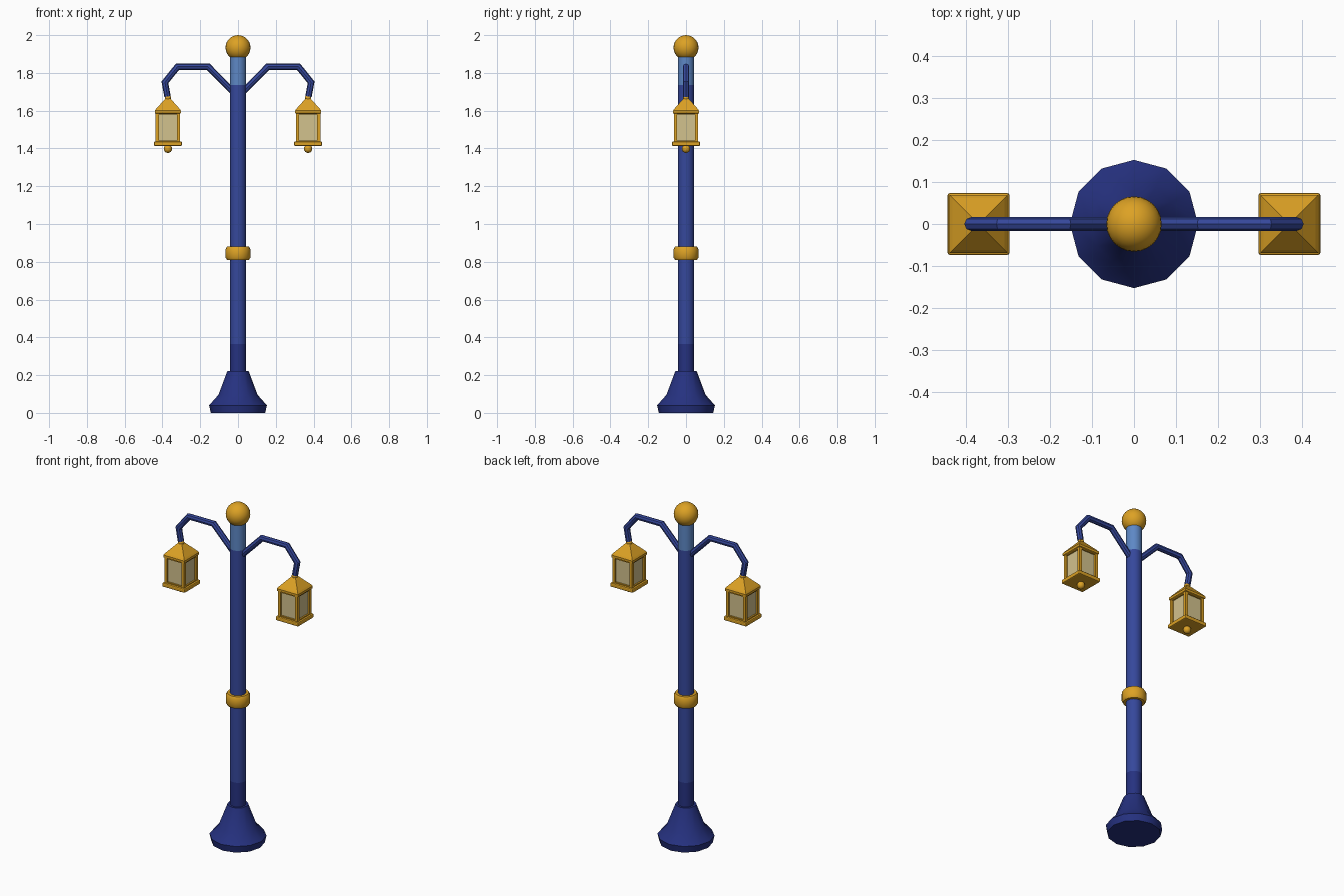
import bpy, bmesh, math
from mathutils import Vector

if "Cube" in bpy.data.objects:
    bpy.data.objects.remove(bpy.data.objects["Cube"])


def material(name, rgb):
    m = bpy.data.materials.new(name)
    m.diffuse_color = (*rgb, 1)
    m.use_nodes = True
    m.node_tree.nodes["Principled BSDF"].inputs["Base Color"].default_value = m.diffuse_color
    return m


NAVY = material("navy", (0.019, 0.031, 0.215))
BLUE = material("blue", (0.036, 0.064, 0.33))
SKY = material("light blue", (0.11, 0.245, 0.56))
GOLD = material("gold", (0.72, 0.36, 0.018))
GLASS = material("warm glass", (0.65, 0.54, 0.27))


def finish(name, bm, mat, smooth=None):
    bmesh.ops.recalc_face_normals(bm, faces=bm.faces)
    me = bpy.data.meshes.new(name)
    bm.to_mesh(me)
    bm.free()
    ob = bpy.data.objects.new(name, me)
    bpy.context.collection.objects.link(ob)
    me.materials.append(mat)
    if smooth:
        bpy.ops.object.select_all(action='DESELECT')
        ob.select_set(True)
        bpy.context.view_layer.objects.active = ob
        bpy.ops.object.shade_smooth_by_angle(angle=math.radians(smooth))
    return ob


def skin(bm, rings):
    """Join equal rings of points into a capped tube."""
    rows = [[bm.verts.new(p) for p in ring] for ring in rings]
    n = len(rows[0])
    for a, b in zip(rows, rows[1:]):
        for i in range(n):
            j = (i + 1) % n
            bm.faces.new((a[i], a[j], b[j], b[i]))
    bm.faces.new(rows[0])
    bm.faces.new(rows[-1])


def lathe(name, profile, mat, sides=12, x=0, turn=0.0, smooth=None):
    bm = bmesh.new()
    skin(bm, [[(x + r * math.cos(turn + math.tau * i / sides),
                r * math.sin(turn + math.tau * i / sides), z)
               for i in range(sides)] for r, z in profile])
    return finish(name, bm, mat, smooth)


def square(name, profile, mat, x):
    """Square stack: (half width, height) pairs."""
    return lathe(name, [(h * math.sqrt(2), z) for h, z in profile],
                 mat, 4, x, math.pi / 4)


def ball(name, loc, r, mat, seg=24, rings=14):
    bm = bmesh.new()
    bmesh.ops.create_uvsphere(bm, u_segments=seg, v_segments=rings, radius=r)
    bmesh.ops.translate(bm, verts=bm.verts, vec=loc)
    return finish(name, bm, mat, 40)


def box(name, center, size, mat, bevel=0.0):
    bm = bmesh.new()
    bmesh.ops.create_cube(bm, size=1)
    bmesh.ops.scale(bm, verts=bm.verts, vec=size)
    bmesh.ops.translate(bm, verts=bm.verts, vec=center)
    if bevel:
        bmesh.ops.bevel(bm, geom=bm.edges[:], offset=bevel, segments=2,
                        profile=0.5, affect='EDGES')
    return finish(name, bm, mat)


def pipe(name, pts, r, mat, sides=8):
    """Mitred tube along a path in the xz plane."""
    pts = [Vector((x, 0, z)) for x, z in pts]
    rings = []
    for k, p in enumerate(pts):
        d0 = (p - pts[k - 1]).normalized() if k else None
        d1 = (pts[k + 1] - p).normalized() if k < len(pts) - 1 else None
        t = ((d0 or d1) + (d1 or d0)).normalized()
        side = Vector((0, 1, 0)).cross(t)
        grow = 1 / max(0.5, t.dot(d0 or d1))
        rings.append([p + r * (grow * math.cos(a) * side + math.sin(a) * Vector((0, 1, 0)))
                      for a in (math.tau * i / sides for i in range(sides))])
    bm = bmesh.new()
    skin(bm, rings)
    return finish(name, bm, mat, 35)


# Flared foot and three-tone pole
lathe("base", [(0.144, 0), (0.153, 0.04), (0.104, 0.095), (0.056, 0.222)], NAVY, 12, smooth=40)
for name, z0, z1, mat in (("lower_pole", 0.2, 0.365, NAVY),
                          ("main_pole", 0.365, 1.735, BLUE),
                          ("upper_pole", 1.735, 1.91, SKY)):
    lathe(name, [(0.043, z0), (0.043, z1)], mat, 16, smooth=40)

# Rounded collar and top ball
lathe("collar", [(0.043, 0.81), (0.058, 0.81), (0.066, 0.823), (0.066, 0.867),
                 (0.058, 0.88), (0.043, 0.88)], GOLD, 16, smooth=50)
ball("top_ball", (0, 0, 1.934), 0.066, GOLD)

for s, label in ((-1, "left"), (1, "right")):
    # Bent arm
    pipe(label + "_arm", [(s * x, z) for x, z in
         ((0.02, 1.693), (0.158, 1.833), (0.32, 1.833), (0.387, 1.75), (0.373, 1.675))],
         0.017, BLUE)

    # Lantern roof, floor and knobs
    c = s * 0.371
    square(label + "_roof", [(0.062, 1.583), (0.069, 1.587), (0.069, 1.6),
                             (0.062, 1.61), (0.01, 1.668)], GOLD, c)
    box(label + "_lantern_floor", (c, 0, 1.425), (0.148, 0.148, 0.024), GOLD, 0.006)
    ball(label + "_top_knob", (c, 0, 1.667), 0.017, GOLD, 12, 8)
    ball(label + "_bottom_knob", (c, 0, 1.398), 0.022, GOLD, 12, 8)

    # Glass body inside corner posts and thin rails
    box(label + "_glass", (c, 0, 1.511), (0.108, 0.108, 0.152), GLASS)
    for i in (-1, 1):
        for j in (-1, 1):
            box(label + "_post", (c + i * 0.056, j * 0.056, 1.511),
                (0.017, 0.017, 0.156), GOLD)
        for z in (1.439, 1.583):
            box(label + "_rail", (c + i * 0.056, 0, z), (0.014, 0.1, 0.008), GOLD)
            box(label + "_rail", (c, i * 0.056, z), (0.1, 0.014, 0.008), GOLD)
